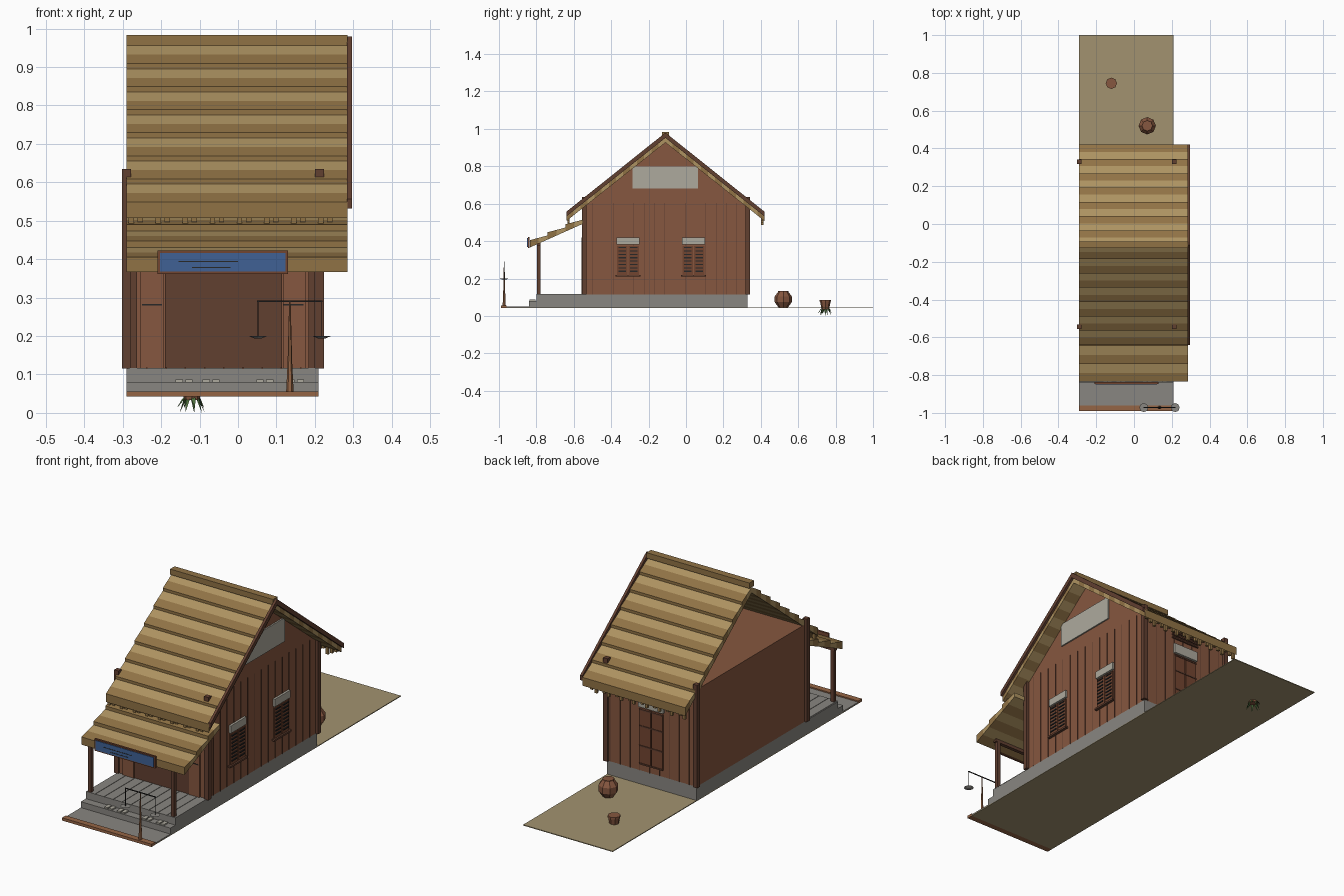
import bpy, bmesh, math
from mathutils import Vector

if "Cube" in bpy.data.objects:
    bpy.data.objects.remove(bpy.data.objects["Cube"])

MATS = {}
COL = dict(wall=(.24, .095, .05), dark=(.12, .05, .03), gold=(.42, .29, .12), straw=(.28, .17, .06),
           stone=(.25, .24, .22), pale=(.42, .40, .34), sand=(.36, .29, .16), blue=(.05, .12, .30),
           frame=(.17, .06, .03), black=(.02, .02, .02), leaf=(.08, .17, .05), curb=(.30, .13, .06))


def finish(ob, col):
    if col not in MATS:
        MATS[col] = bpy.data.materials.new(col)
        MATS[col].diffuse_color = (*COL[col], 1)
    ob.data.materials.append(MATS[col])
    return ob


def make(name, bm, col):
    bmesh.ops.recalc_face_normals(bm, faces=bm.faces)
    me = bpy.data.meshes.new(name)
    bm.to_mesh(me)
    bm.free()
    ob = bpy.data.objects.new(name, me)
    bpy.context.collection.objects.link(ob)
    return finish(ob, col)


def boxes(name, items, col):
    """One object from several (x0, x1, y0, y1, z0, z1) boxes."""
    bm = bmesh.new()
    for x0, x1, y0, y1, z0, z1 in items:
        vs = bmesh.ops.create_cube(bm, size=1)['verts']
        for v in vs:
            v.co = Vector((x0 + (v.co.x + .5) * (x1 - x0), y0 + (v.co.y + .5) * (y1 - y0),
                           z0 + (v.co.z + .5) * (z1 - z0)))
    return make(name, bm, col)


def prisms(name, profiles, x0, x1, col):
    """Extrude (y, z) outlines along x."""
    bm = bmesh.new()
    for pts in profiles:
        f = bm.faces.new([bm.verts.new((x0, y, z)) for y, z in pts])
        r = bmesh.ops.extrude_face_region(bm, geom=[f])
        for v in r['geom']:
            if isinstance(v, bmesh.types.BMVert):
                v.co.x = x1
    return make(name, bm, col)


def lathe(name, prof, loc, n, col):
    """Low-poly turned body from (radius, z) pairs."""
    bm = bmesh.new()
    rings = [[bm.verts.new((loc[0] + r * math.cos(i * math.tau / n), loc[1] + r * math.sin(i * math.tau / n), loc[2] + z))
              for i in range(n)] for r, z in prof]
    for a, b in zip(rings, rings[1:]):
        for i in range(n):
            bm.faces.new((a[i], a[(i + 1) % n], b[(i + 1) % n], b[i]))
    bm.faces.new(rings[0])
    bm.faces.new(rings[-1])
    return make(name, bm, col)


def slope_rows(a, b, rows, thick, lift):
    """Overlapping stepped courses down the line a -> b, split into light and dark halves."""
    light, dark = [], []
    for i in range(rows):
        for k, out in ((0, light), (1, dark)):
            t0, t1 = (i + k * .5) / rows, (i + k * .5 + .5) / rows
            p = [(a[0] + (b[0] - a[0]) * t, a[1] + (b[1] - a[1]) * t) for t in (t0, t1)]
            h0, h1 = lift * k * .5, lift * (k * .5 + .5)
            out.append([(p[0][0], p[0][1] + h0), (p[1][0], p[1][1] + h1),
                        (p[1][0], p[1][1] - thick), (p[0][0], p[0][1] - thick)])
    return light, dark


# Ground, path and curb
boxes('ground', [(-.29, .21, -.96, 1, .042, .046)], 'sand')
boxes('path', [(-.29, .21, -.96, -.84, .045, .05)], 'stone')
boxes('curb', [(-.29, .21, -.99, -.96, .042, .056)], 'curb')

# Stone base, step and porch floor boards
boxes('foundation', [(-.29, .21, -.80, .33, .044, .115)], 'stone')
boxes('step', [(-.29, .21, -.84, -.80, .044, .08)], 'stone')
boxes('porch_boards', [(-.285 + i * .05, -.239 + i * .05, -.80, -.55, .115, .117) for i in range(10)], 'stone')

# House body with flat ceiling, and the right gable
boxes('house_body', [(-.29, .21, -.55, .33, .115, .605)], 'wall')
prisms('right_gable', [[(-.55, .60), (.33, .60), (-.11, .935)]], .195, .21, 'wall')
boxes('corner_posts', [(x - .012, x + .012, y - .012, y + .012, .115, .635)
                       for x in (-.29, .212) for y in (-.545, .33)], 'dark')
boxes('side_plank_seams', [(.209, .2125, -.50 + i * .055, -.498 + i * .055, .115, .605) for i in range(15)], 'dark')
boxes('back_plank_seams', [(-.25 + i * .055, -.248 + i * .055, .329, .3325, .115, .605) for i in range(9)], 'dark')
boxes('gable_panel', [(.208, .217, -.285, .065, .68, .80)], 'pale')

# Main roof courses
R0, X0, X1 = (-.11, .955), -.29, .285
for s, nm in ((-1, 'front'), (1, 'back')):
    end = (-.11 + s * .53, .535)
    light, dark = slope_rows(R0, end, 7, .028, .014)
    prisms(nm + '_roof_light_courses', light, X0, X1, 'gold')
    prisms(nm + '_roof_dark_courses', dark, X0, X1, 'straw')
    # Barge board on the right end
    prisms(nm + '_barge_board', [[(-.11, .98), (end[0], .557), (end[0], .532), (-.11, .952)]], .284, .297, 'dark')
    # Straw fringe under the eave
    boxes(nm + '_eave_fringe', [(X0 + .005 + i * .0235, X0 + .019 + i * .0235, end[0] - s * .012 - .006,
                                 end[0] - s * .012 + .006, .485 + .012 * (i % 3), .535) for i in range(24)], 'straw')
boxes('ridge_cap', [(X0, X1, -.128, -.092, .955, .983)], 'straw')

# Porch roof and posts
light, dark = slope_rows((-.55, .515), (-.835, .388), 3, .022, .017)
prisms('porch_roof_light_courses', light, X0, X1, 'gold')
prisms('porch_roof_dark_courses', dark, X0, X1, 'straw')
boxes('porch_posts', [(x - .009, x + .009, -.797, -.779, .115, .395) for x in (-.272, .192)], 'dark')
boxes('porch_beam', [(-.285, .21, -.797, -.779, .375, .392)], 'dark')

# Hanging sign board
boxes('sign_frame', [(-.21, .13, -.846, -.836, .362, .422)], 'frame')
boxes('sign_board', [(-.203, .123, -.849, -.838, .368, .416)], 'blue')
boxes('sign_strokes', [(-.155, 0, -.850, -.848, .392, .395), (-.12, -.02, -.850, -.848, .377, .380)], 'black')

# Shop front doors
boxes('front_doorway', [(-.19, .115, -.554, -.549, .117, .42)], 'dark')
boxes('front_shutters', [(-.255, -.192, -.558, -.549, .117, .42), (.117, .175, -.558, -.549, .117, .42)], 'wall')
boxes('shutter_rails', [(-.25, -.198, -.560, -.557, .279, .283), (.118, .17, -.560, -.557, .279, .283)], 'black')

# Side windows with louvred shutters
for c, nm in ((-.31, 'front'), (.04, 'rear')):
    boxes(nm + '_window_shutters', [(.208, .217, c - .058, c - .003, .22, .375),
                                    (.208, .217, c + .003, c + .058, .22, .375)], 'frame')
    boxes(nm + '_window_sill', [(.208, .224, c - .068, c + .068, .210, .219)], 'dark')
    boxes(nm + '_window_lintel', [(.208, .221, c - .062, c + .062, .382, .42)], 'pale')
    boxes(nm + '_window_louvres', [(.212, .221, c + d - .02, c + d + .02, .236 + i * .018, .242 + i * .018)
                                   for d in (-.031, .031) for i in range(8)], 'black')

# Back door, its lintel and vent
boxes('back_door', [(-.105, -.043, .328, .338, .15, .43), (-.037, .025, .328, .338, .15, .43)], 'frame')
boxes('back_door_rails', [(-.105, .025, .336, .341, z, z + .007) for z in (.15, .24, .34, .423)], 'dark')
boxes('back_door_lintel', [(-.11, .03, .328, .342, .44, .49)], 'pale')
boxes('back_vent_slats', [(-.12, .04, .328, .338, .52 + i * .016, .527 + i * .016) for i in range(4)], 'dark')

# Sandals on the step
for i, x in enumerate((-.14, -.07, .07, .15)):
    boxes('sandals_%d' % i, [(x - .022, x - .003, -.836, -.805, .08, .087),
                             (x + .003, x + .022, -.836, -.805, .08, .087)], 'pale')

# Balance scale by the path
sy, sx = -.972, .135
lathe('scale_post', [(.010, 0), (.006, .08), (.002, .24)], (sx, sy, .05), 6, 'curb')
boxes('scale_beam', [(.05, .22, sy - .002, sy + .002, .288, .292)], 'black')
for x, nm in ((.052, 'left'), (.218, 'right')):
    lathe(nm + '_scale_pan', [(.010, -.006), (.024, 0)], (x, sy, .20), 8, 'stone')
    boxes(nm + '_scale_cord', [(x - .001, x + .001, sy - .001, sy + .001, .2, .29)], 'black')

# Storage jar and planter behind the house
lathe('storage_jar', [(.026, 0), (.046, .028), (.046, .058), (.028, .082), (.028, .088), (.018, .088)],
      (.07, .52, .046), 8, 'wall')
lathe('planter', [(.020, 0), (.028, .042), (.030, .042), (.030, .052), (.023, .052)], (-.12, .745, .034), 8, 'wall')
bm = bmesh.new()
for i in range(9):
    a = i * math.tau / 9
    d, t = Vector((math.cos(a), math.sin(a), 0)), Vector((-math.sin(a), math.cos(a), 0))
    c = Vector((-.12, .745, 0))
    r = .034 + .008 * (i % 2)
    pts = [c + d * .008 + Vector((0, 0, .05)), c + d * r * .6 + t * .006 + Vector((0, 0, .036)),
           c + d * r + Vector((0, 0, .012 * (i % 2))), c + d * r * .6 - t * .006 + Vector((0, 0, .036))]
    bm.faces.new([bm.verts.new(p) for p in pts])
make('planter_leaves', bm, 'leaf')

for m in bpy.data.materials:
    if m.users and not m.is_grease_pencil:
        m.use_nodes = True
        m.node_tree.nodes["Principled BSDF"].inputs["Base Color"].default_value = m.diffuse_color
